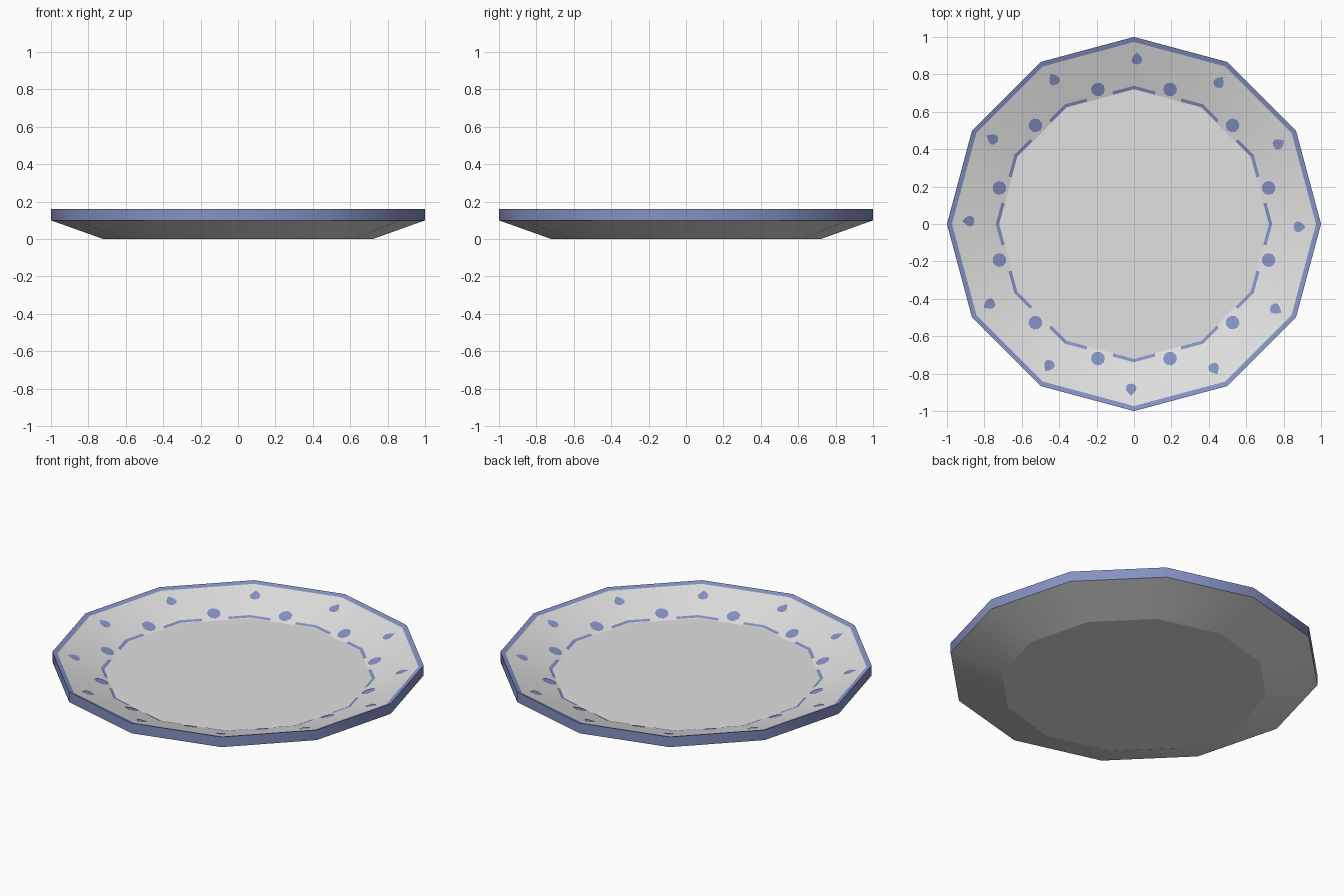
import bpy, bmesh, math

if "Cube" in bpy.data.objects:
    bpy.data.objects.remove(bpy.data.objects["Cube"])

N = 12                       # sides of the plate
FLOOR_R, FLOOR_Z = 0.72, 0.065
RIM_R, RIM_Z = 1.0, 0.16
COS = math.cos(math.pi / N)


def material(name, colour):
    m = bpy.data.materials.new(name)
    m.diffuse_color = (*colour, 1)
    m.use_nodes = True
    m.node_tree.nodes["Principled BSDF"].inputs["Base Color"].default_value = m.diffuse_color
    return m


white = material("glazed white", (0.75, 0.75, 0.75))
blue = material("painted blue", (0.235, 0.287, 0.55))


def wall_z(r):
    """Height of the inner wall, r measured towards a corner."""
    return FLOOR_Z + (RIM_Z - FLOOR_Z) * (r - FLOOR_R) / (RIM_R - FLOOR_R)


def on_wall(x, y, lift=0.003):
    """Lay a plan point on the faceted inner wall."""
    step = 2 * math.pi / N
    r = max(x * math.cos((k + .5) * step) + y * math.sin((k + .5) * step)
            for k in range(N)) / COS
    return (x, y, wall_z(r) + lift)


def finish(bm, name, mats):
    me = bpy.data.meshes.new(name)
    bm.to_mesh(me)
    bm.free()
    for m in mats:
        me.materials.append(m)
    ob = bpy.data.objects.new(name, me)
    bpy.context.collection.objects.link(ob)
    return ob


# Plate body: rings from the foot, round the rim, down to the floor
band_r = 0.973
profile = [(0.72, 0), (1, 0.1), (RIM_R, RIM_Z), (band_r, wall_z(band_r)),
           (FLOOR_R, FLOOR_Z)]
bm = bmesh.new()
rings = [[bm.verts.new((r * math.cos(2 * math.pi * k / N),
                        r * math.sin(2 * math.pi * k / N), z))
          for k in range(N)] for r, z in profile]
for i in range(len(rings) - 1):
    a, b = rings[i], rings[i + 1]
    for k in range(N):
        j = (k + 1) % N
        f = bm.faces.new((a[k], a[j], b[j], b[k]))
        f.smooth = True
        f.material_index = 1 if i in (1, 2) else 0   # blue rim
bm.faces.new(rings[0][::-1])
bm.faces.new(rings[-1])
for i in (0, 1, 2, 4):                               # crisp ring edges
    for k in range(N):
        bm.edges.get((rings[i][k], rings[i][(k + 1) % N])).smooth = False
bmesh.ops.recalc_face_normals(bm, faces=bm.faces)
finish(bm, "plate", [white, blue])


def blobs(name, radius, offset_deg, outline):
    """Twelve painted spots; outline gives (radial, tangential) points."""
    bm = bmesh.new()
    for k in range(N):
        t = math.radians(offset_deg + 30 * k)
        c, s = math.cos(t), math.sin(t)

        def place(u, v):
            return bm.verts.new(on_wall((radius + u) * c - v * s,
                                        (radius + u) * s + v * c))
        mid = place(0, 0)
        edge = [place(u, v) for u, v in outline]
        for i in range(len(edge)):
            bm.faces.new((mid, edge[i], edge[(i + 1) % len(edge)]))
    finish(bm, name, [blue])


# Painted petals near the rim
circle = [(math.cos(math.pi * i / 5), math.sin(math.pi * i / 5)) for i in range(10)]
petal = [(0.029 * u + (0.008 if u > 0.9 else 0), 0.028 * v * (1 - 0.25 * u))
         for u, v in circle]
blobs("painted_petals", 0.882, -1, petal)

# Painted flowers just above the floor
blobs("painted_flowers", 0.745, 15, [(0.037 * u, 0.037 * v) for u, v in circle])

# Painted dashes bent round each floor corner
bm = bmesh.new()
for k in range(N):
    corner = [[(r * math.cos(math.radians(30 * (k + d))),
                r * math.sin(math.radians(30 * (k + d)))) for d in (-1, 0, 1)]
              for r in (0.721, 0.739)]
    sections = []
    for side in (0, 1, 2):
        pair = []
        for prev, mid, nxt in corner:
            end = (prev, mid, nxt)[side]
            t = 0 if side == 1 else 0.31
            pair.append(bm.verts.new(on_wall(mid[0] + (end[0] - mid[0]) * t,
                                             mid[1] + (end[1] - mid[1]) * t)))
        sections.append(pair)
    for a, b in zip(sections, sections[1:]):
        bm.faces.new((a[0], a[1], b[1], b[0]))
finish(bm, "painted_dashes", [blue])
